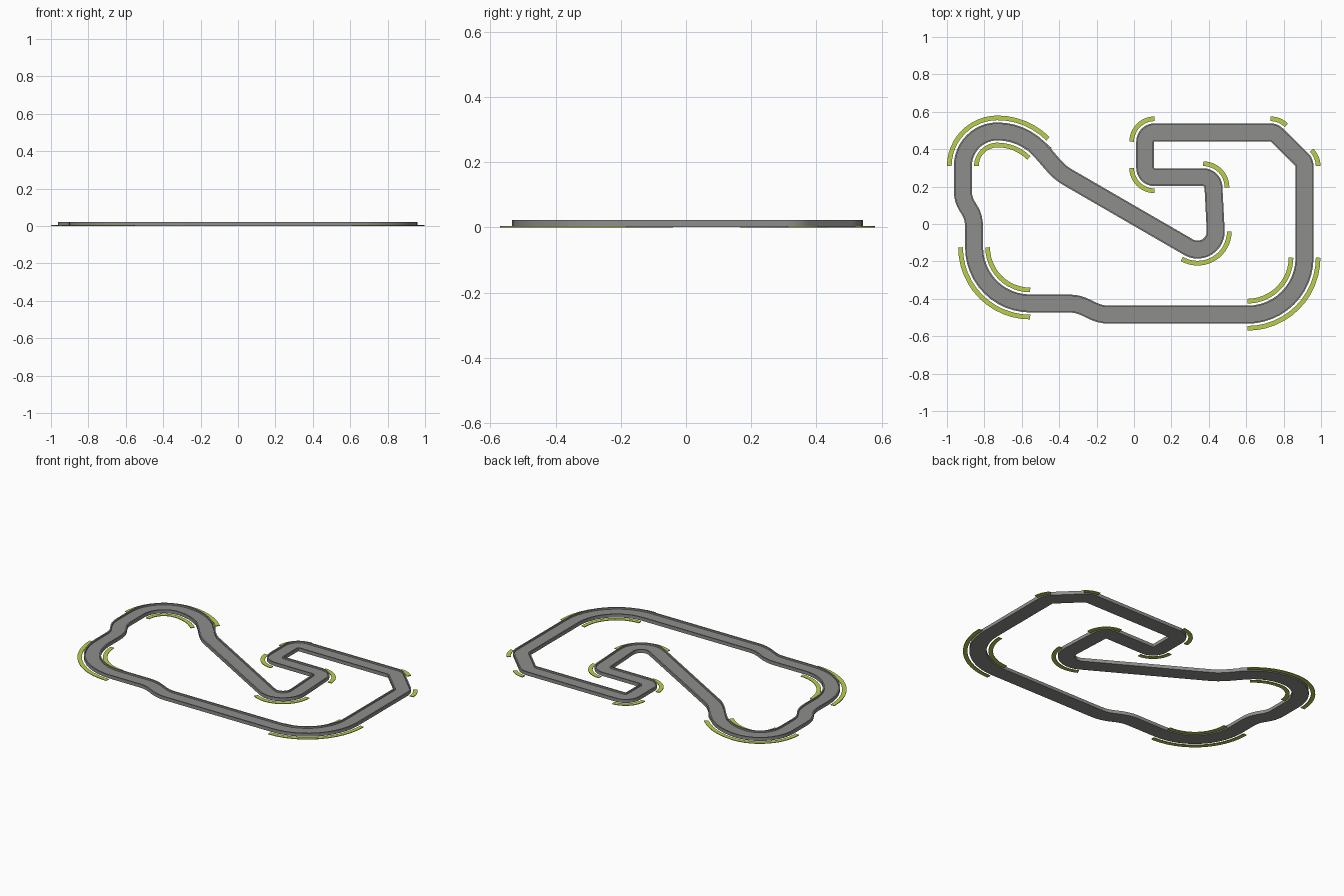
import bpy, bmesh, math
from mathutils import Vector

if "Cube" in bpy.data.objects:
    bpy.data.objects.remove(bpy.data.objects["Cube"])


def material(name, rgb):
    m = bpy.data.materials.new(name)
    m.diffuse_color = (*rgb, 1)
    m.use_nodes = True
    m.node_tree.nodes["Principled BSDF"].inputs["Base Color"].default_value = m.diffuse_color
    return m


asphalt = material("asphalt_grey", (0.27, 0.27, 0.26))
lime = material("kerb_lime", (0.50, 0.62, 0.08))


def arc(cx, cy, r, a0, a1):
    n = max(6, int(abs(a1 - a0) / 7))
    return [Vector((cx + r * math.cos(math.radians(a0 + (a1 - a0) * i / n)),
                    cy + r * math.sin(math.radians(a0 + (a1 - a0) * i / n)))) for i in range(n + 1)]


def bend(p0, p1, p2, p3, n=10):
    p0, p1, p2, p3 = map(Vector, (p0, p1, p2, p3))
    return [p0 * (1 - t) ** 3 + p1 * 3 * t * (1 - t) ** 2 + p2 * 3 * t * t * (1 - t) + p3 * t ** 3
            for t in (i / n for i in range(n + 1))]


def sweep(name, path, profile, mat, closed):
    """Sweep an (offset to the right, height) profile along a flat path."""
    pts = []
    for p in path:
        if not pts or (p - pts[-1]).length > 1e-4:
            pts.append(p)
    if closed and (pts[0] - pts[-1]).length < 1e-4:
        pts.pop()
    n, k = len(pts), len(profile)
    bm = bmesh.new()
    rings = []
    for i, p in enumerate(pts):
        a = pts[i - 1] if (closed or i > 0) else None
        b = pts[(i + 1) % n] if (closed or i < n - 1) else None
        d0 = (p - a).normalized() if a is not None else (b - p).normalized()
        d1 = (b - p).normalized() if b is not None else d0
        t = (d0 + d1).normalized()
        side = Vector((t.y, -t.x)) / max(0.5, t.dot(d0))
        rings.append([bm.verts.new((p.x + side.x * o, p.y + side.y * o, z)) for o, z in profile])
    for i in range(n if closed else n - 1):
        r0, r1 = rings[i], rings[(i + 1) % n]
        for j in range(k):
            m = (j + 1) % k
            bm.faces.new((r0[j], r1[j], r1[m], r0[m]))
    if not closed:
        bm.faces.new(rings[0])
        bm.faces.new(rings[-1][::-1])
    bmesh.ops.recalc_face_normals(bm, faces=bm.faces)
    me = bpy.data.meshes.new(name)
    bm.to_mesh(me)
    bm.free()
    me.materials.append(mat)
    for f in me.polygons:
        f.use_smooth = True
    me.set_sharp_from_angle(angle=math.radians(30))
    ob = bpy.data.objects.new(name, me)
    bpy.context.collection.objects.link(ob)
    return ob


# corners of the circuit: centre, radius, start and end angle
corners = {
    "wide_right": (0.607, -0.18, 0.305, -90, 0),
    "chamfer_low": (0.865, 0.31, 0.047, 0, 45),
    "chamfer_high": (0.73, 0.443, 0.047, 45, 90),
    "top_left": (0.11, 0.44, 0.05, 90, 180),
    "mid_left": (0.11, 0.30, 0.05, 180, 270),
    "mid_right": (0.37, 0.195, 0.055, 90, 0),
    "hairpin": (0.34, -0.04, 0.097, 0, -120),
    "loop_entry": (-0.73, 0.185, 0.31, 45, 90),
    "loop_exit": (-0.73, 0.31, 0.185, 90, 180),
    "wide_left": (-0.555, -0.125, 0.30, 180, 270),
}

# centre line: corners joined by straights and gentle bends
line = []
for name, c in corners.items():
    if name == "loop_entry":
        line += bend((-0.36, 0.253), (-0.42, 0.288), (-0.46, 0.354), (-0.511, 0.404))
    if name == "wide_left":
        line += bend((-0.915, 0.18), (-0.915, 0.08), (-0.855, 0.09), (-0.855, -0.02))
    line += arc(*c)
line += bend((-0.35, -0.425), (-0.25, -0.425), (-0.23, -0.485), (-0.13, -0.485))

# road with low raised rims along both edges
w, rim, top, floor = 0.048, 0.008, 0.022, 0.012
sweep("track", line, [(-w, 0.001), (-w, top), (-w + rim, top), (-w + rim, floor),
                      (w - rim, floor), (w - rim, top), (w, top), (w, 0.001)], asphalt, True)


# thin kerbs beside the corners
def kerb(name, names, off):
    path = [p for c in names for p in arc(*corners[c][:2], corners[c][2] + off, *corners[c][3:])]
    h = 0.0125
    sweep(name, path, [(-h, 0), (-h, 0.004), (h, 0.004), (h, 0)], lime, False)


for names, both in ((["wide_right"], True), (["chamfer_low"], False), (["chamfer_high"], False),
                    (["top_left"], False), (["mid_left"], False), (["mid_right"], False),
                    (["hairpin"], False), (["loop_entry", "loop_exit"], True), (["wide_left"], True)):
    kerb(names[0] + "_outer_kerb", names, 0.0725)
    if both:
        kerb(names[0] + "_inner_kerb", names, -0.0725)
